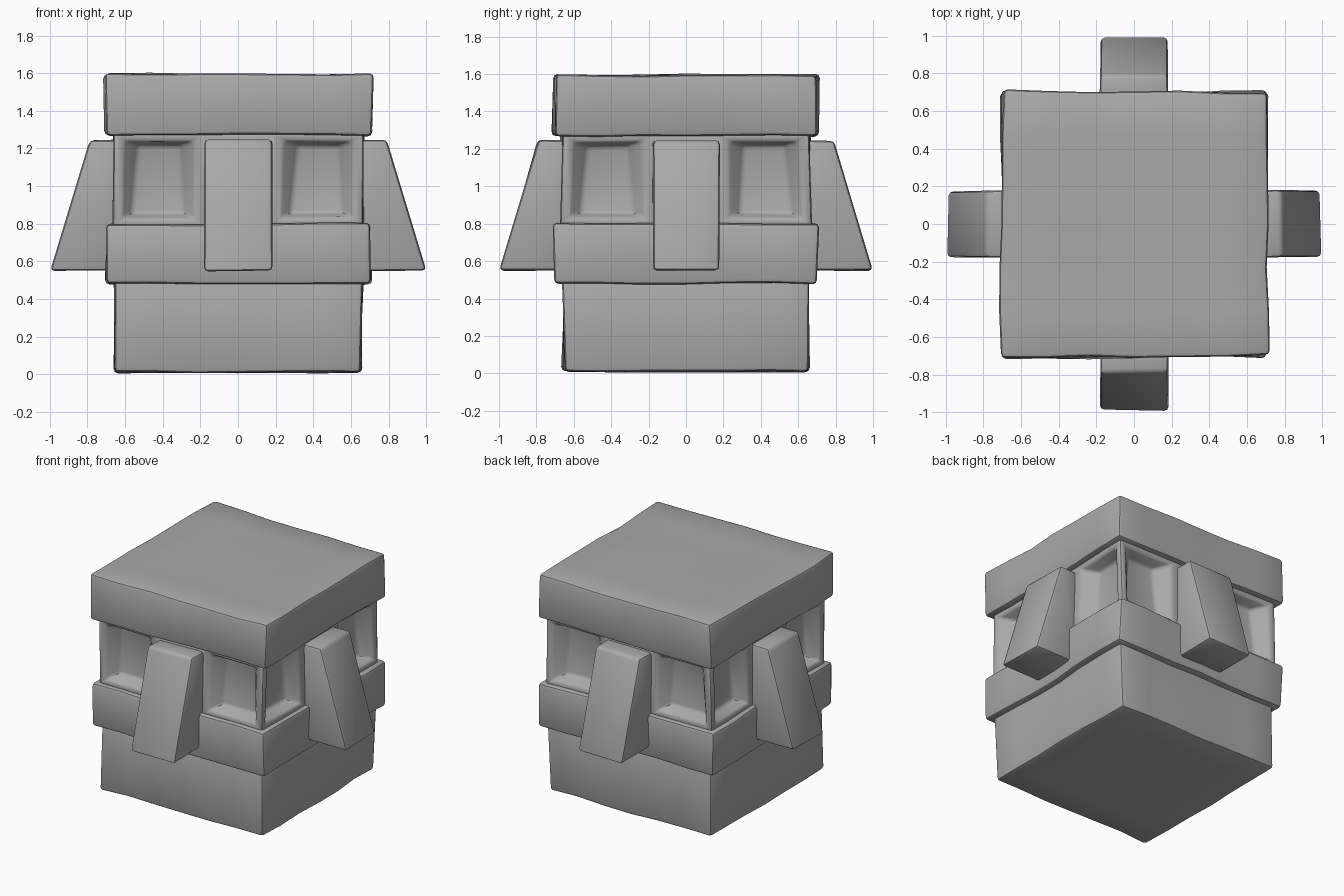
import bpy, bmesh, math
from mathutils import Matrix, Vector, noise

if "Cube" in bpy.data.objects:
    bpy.data.objects.remove(bpy.data.objects["Cube"], do_unlink=True)

stone = bpy.data.materials.new("grey stone")
stone.use_nodes = True
GREY = (0.4, 0.4, 0.4, 1)
stone.diffuse_color = GREY
stone.node_tree.nodes["Principled BSDF"].inputs["Base Color"].default_value = GREY


def box(half, z0, z1):
    bm = bmesh.new()
    bmesh.ops.create_cube(bm, size=2)
    for v in bm.verts:
        v.co = Vector((v.co.x * half, v.co.y * half, z1 if v.co.z > 0 else z0))
    return bm


def weather(bm, amount):
    """Push the surface about gently, like hand-cut stone."""
    for v in bm.verts:
        n = noise.noise_vector(v.co * 2.6 + Vector((3.1, 1.7, 0.4)))
        v.co += Vector((n.x, n.y, n.z * 0.5)) * amount


def slice_box(bm, cuts):
    for axis in (Vector((1, 0, 0)), Vector((0, 1, 0))):
        for d in cuts:
            bmesh.ops.bisect_plane(bm, geom=bm.verts[:] + bm.edges[:] + bm.faces[:],
                                   plane_co=axis * d, plane_no=axis)


def finish(bm, name, bevel, amount):
    sharp = [e for e in bm.edges if e.is_manifold and e.calc_face_angle() > math.radians(60)]
    bmesh.ops.bevel(bm, geom=sharp, offset=bevel, segments=2, profile=0.5, affect='EDGES')
    weather(bm, amount)
    bmesh.ops.recalc_face_normals(bm, faces=bm.faces)
    mesh = bpy.data.meshes.new(name)
    bm.to_mesh(mesh)
    bm.free()
    mesh.materials.append(stone)
    ob = bpy.data.objects.new(name, mesh)
    bpy.context.collection.objects.link(ob)
    bpy.ops.object.select_all(action='DESELECT')
    ob.select_set(True)
    bpy.context.view_layer.objects.active = ob
    bpy.ops.object.shade_smooth_by_angle(angle=math.radians(40))
    return ob


# Stacked slabs: chin, cheek band and flat cap
for name, half, z0, z1 in (("chin_block", 0.655, 0.01, 0.50),
                           ("cheek_band", 0.70, 0.48, 0.80),
                           ("cap_slab", 0.707, 1.27, 1.595)):
    bm = box(half, z0, z1)
    slice_box(bm, [half * i / 3 for i in (-2, -1, 0, 1, 2)])
    finish(bm, name, 0.022, 0.022)

# Brow section with a sunken eye socket either side of each nose
bm = box(0.665, 0.78, 1.29)
slice_box(bm, (-0.175, 0.175))
eyes = [f for f in bm.faces if abs(f.normal.z) < 0.1
        and min(abs(f.calc_center_median().x), abs(f.calc_center_median().y)) > 0.2]
bmesh.ops.inset_individual(bm, faces=eyes, thickness=0.07)
bmesh.ops.inset_individual(bm, faces=eyes, thickness=0.075, depth=-0.10)
for f in eyes:
    centre = f.calc_center_median()
    side = Vector((-f.normal.y, f.normal.x, 0))
    for v in f.verts:
        # Socket floors are narrower at the top
        if v.co.z > centre.z:
            v.co -= side * (v.co - centre).dot(side) * 0.25
            v.co.z += 0.03
        else:
            v.co.z -= 0.03
finish(bm, "eye_section", 0.02, 0.015)

# One wedge-shaped nose on every side
for i, name in enumerate(("front_nose", "left_nose", "back_nose", "right_nose")):
    bm = bmesh.new()
    profile = [(-0.62, 0.55), (-0.995, 0.55), (-0.79, 1.245), (-0.62, 1.245)]
    face = bm.faces.new([bm.verts.new((-0.178, y, z)) for y, z in profile])
    new = bmesh.ops.extrude_face_region(bm, geom=[face])["geom"]
    bmesh.ops.translate(bm, vec=(0.356, 0, 0),
                        verts=[v for v in new if isinstance(v, bmesh.types.BMVert)])
    bmesh.ops.recalc_face_normals(bm, faces=bm.faces)
    bmesh.ops.rotate(bm, cent=(0, 0, 0), matrix=Matrix.Rotation(i * math.pi / 2, 3, 'Z'),
                     verts=bm.verts)
    finish(bm, name, 0.022, 0.012)
